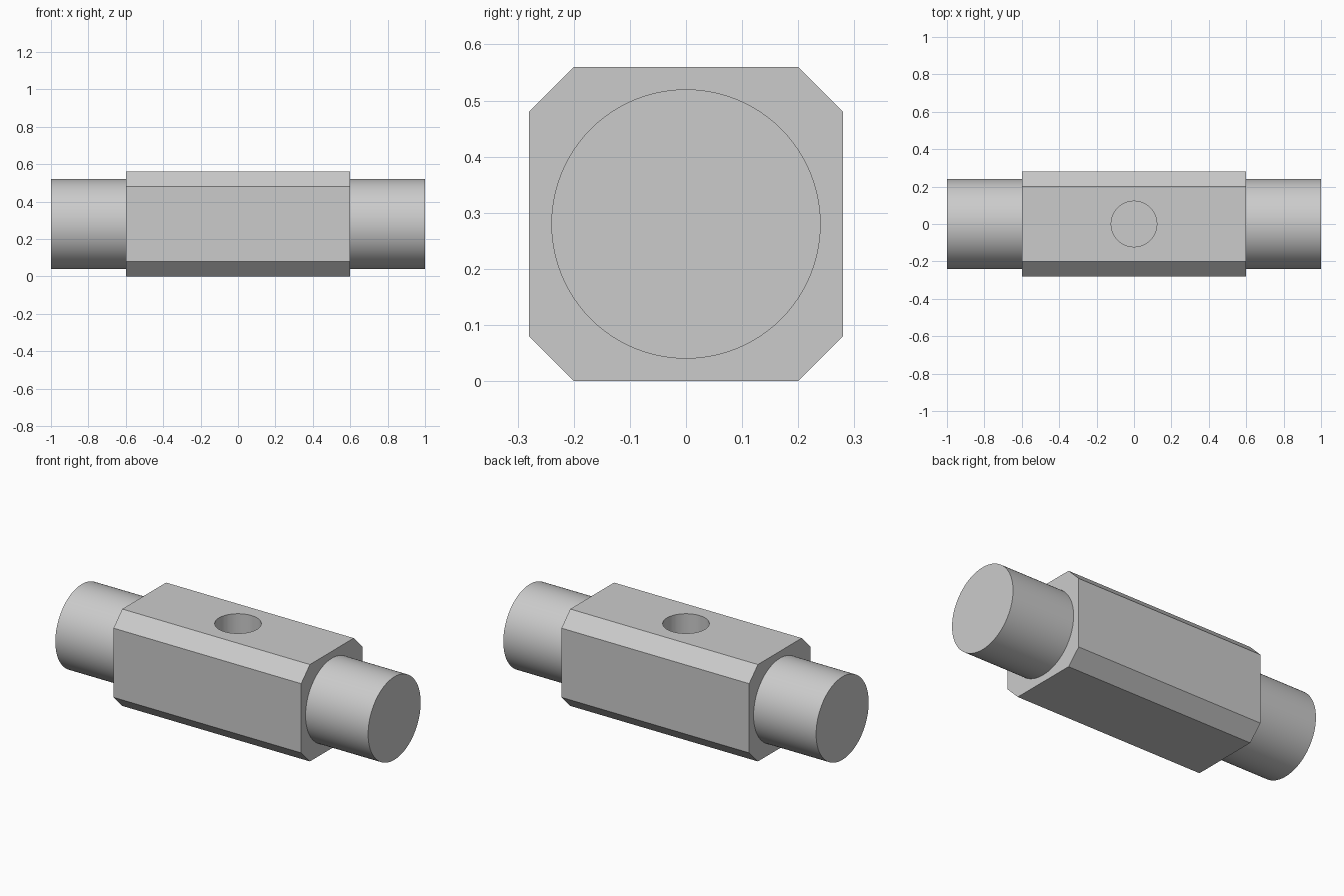
import bpy
import bmesh
import math
from mathutils import Matrix

HALF_W, CHAMFER, BODY_HALF = 0.28, 0.08, 0.6
STUB_R, HOLE_R, HOLE_DEPTH = 0.24, 0.122, 0.28

cube = bpy.data.objects.get("Cube")
if cube:
    bpy.data.objects.remove(cube, do_unlink=True)

steel = bpy.data.materials.new("light_grey_steel")
steel.use_nodes = True
grey = (0.6, 0.6, 0.6, 1)
steel.diffuse_color = grey
steel.node_tree.nodes["Principled BSDF"].inputs["Base Color"].default_value = grey


def add_object(name, bm):
    bmesh.ops.recalc_face_normals(bm, faces=bm.faces)
    mesh = bpy.data.meshes.new(name)
    bm.to_mesh(mesh)
    bm.free()
    mesh.materials.append(steel)
    obj = bpy.data.objects.new(name, mesh)
    bpy.context.collection.objects.link(obj)
    return obj


def cylinder(bm, radius, depth, matrix):
    bmesh.ops.create_cone(bm, cap_ends=True, segments=96, radius1=radius,
                          radius2=radius, depth=depth, matrix=matrix)


def smooth(obj):
    bpy.ops.object.select_all(action="DESELECT")
    obj.select_set(True)
    bpy.context.view_layer.objects.active = obj
    bpy.ops.object.shade_smooth_by_angle(angle=math.radians(30))


# Square body with four chamfered long edges
bm = bmesh.new()
inner = HALF_W - CHAMFER
profile = []
for sy, sz in ((1, 1), (-1, 1), (-1, -1), (1, -1)):
    corner = [(HALF_W, inner), (inner, HALF_W)]
    if sy * sz < 0:
        corner.reverse()
    profile += [bm.verts.new((-BODY_HALF, sy * y, HALF_W + sz * z)) for y, z in corner]
end = bm.faces.new(profile)
ext = bmesh.ops.extrude_face_region(bm, geom=[end], use_keep_orig=True)
moved = [v for v in ext["geom"] if isinstance(v, bmesh.types.BMVert)]
bmesh.ops.translate(bm, verts=moved, vec=(2 * BODY_HALF, 0, 0))
body = add_object("chamfered_body", bm)

# Blind hole in the top face
bm = bmesh.new()
cylinder(bm, HOLE_R, 2 * HOLE_DEPTH, Matrix.Translation((0, 0, 2 * HALF_W)))
cutter = add_object("hole_cutter", bm)
cutter.hide_render = True
boolean = body.modifiers.new("top_hole", "BOOLEAN")
boolean.operation = "DIFFERENCE"
boolean.solver = "EXACT"
boolean.object = cutter
smooth(body)
bpy.ops.object.modifier_apply(modifier=boolean.name)
bpy.data.objects.remove(cutter, do_unlink=True)
smooth(body)

# Round shaft ends, open where they meet the body
for side, name in ((1, "left_shaft_end"), (-1, "right_shaft_end")):
    bm = bmesh.new()
    length = 1 - BODY_HALF
    place = Matrix.Translation((side * (BODY_HALF + length / 2), 0, HALF_W))
    cylinder(bm, STUB_R, length, place @ Matrix.Rotation(math.pi / 2, 4, "Y"))
    bmesh.ops.recalc_face_normals(bm, faces=bm.faces)
    hidden = [f for f in bm.faces if f.normal.x * side < -0.9]
    bmesh.ops.delete(bm, geom=hidden, context="FACES_ONLY")
    smooth(add_object(name, bm))
